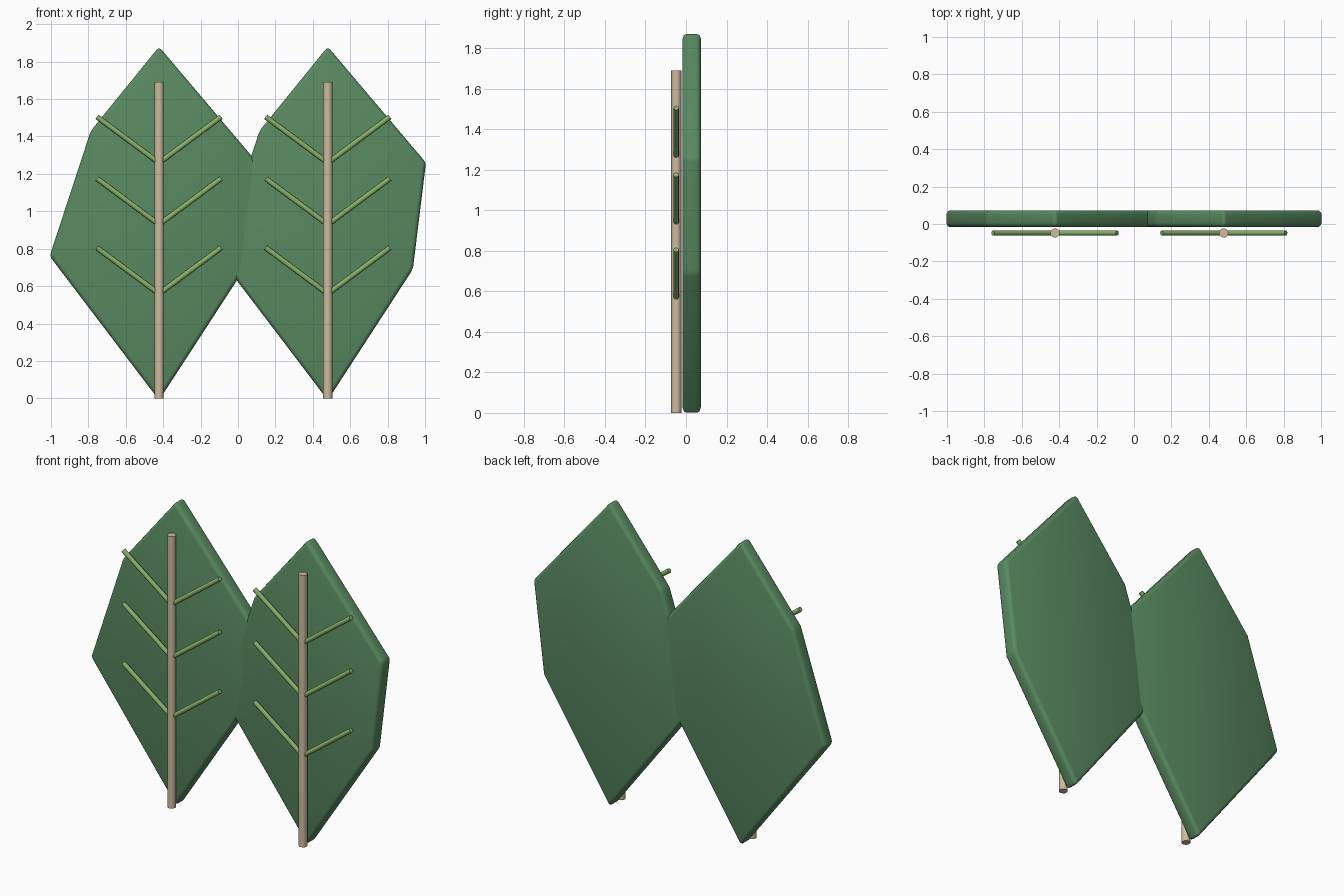
import bpy, bmesh, math
from mathutils import Vector

if "Cube" in bpy.data.objects:
    bpy.data.objects.remove(bpy.data.objects["Cube"])


def material(name, rgb):
    m = bpy.data.materials.new(name)
    m.diffuse_color = (*rgb, 1)
    m.use_nodes = True
    m.node_tree.nodes["Principled BSDF"].inputs["Base Color"].default_value = m.diffuse_color
    return m


LEAF = material("leaf green", (0.10, 0.255, 0.12))
VEIN = material("light vein green", (0.25, 0.44, 0.14))
STEM = material("pale wood", (0.62, 0.50, 0.35))

# Leaf outline around its stem line (x, z), counter-clockwise from the front
OUTLINE = [(0, -0.01), (0.455, 0.69), (0.525, 1.26), (0, 1.88), (-0.365, 1.43), (-0.585, 0.76)]


def finish(obj, mat):
    obj.data.materials.append(mat)
    bpy.ops.object.select_all(action='DESELECT')
    obj.select_set(True)
    bpy.context.view_layer.objects.active = obj


def rod(name, a, b, radius, sides, mat):
    a, b = Vector(a), Vector(b)
    bpy.ops.mesh.primitive_cylinder_add(vertices=sides, radius=radius,
                                        depth=(b - a).length, location=(a + b) / 2)
    obj = bpy.context.object
    obj.name = name
    obj.rotation_euler = (b - a).to_track_quat('Z', 'Y').to_euler()
    finish(obj, mat)
    bpy.ops.object.shade_smooth_by_angle(angle=math.radians(50))


def leaf_blade(name, x, front, back):
    bm = bmesh.new()
    face = bm.faces.new([bm.verts.new((x + px, front, pz)) for px, pz in OUTLINE])
    out = bmesh.ops.extrude_face_region(bm, geom=[face])
    moved = [g for g in out["geom"] if isinstance(g, bmesh.types.BMVert)]
    bmesh.ops.translate(bm, verts=moved, vec=(0, back - front, 0))
    bmesh.ops.recalc_face_normals(bm, faces=bm.faces)
    # rounded rim
    bmesh.ops.bevel(bm, geom=bm.edges[:], offset=0.022, segments=3, profile=0.5, affect='EDGES')
    mesh = bpy.data.meshes.new(name)
    bm.to_mesh(mesh)
    bm.free()
    obj = bpy.data.objects.new(name, mesh)
    bpy.context.collection.objects.link(obj)
    finish(obj, LEAF)
    bpy.ops.object.shade_smooth_by_angle(angle=math.radians(40))


Y = -0.048  # depth of stems and veins
for side, x in (("left", -0.422), ("right", 0.48)):
    leaf_blade(f"{side}_leaf_blade", x, -0.017, 0.073)
    rod(f"{side}_stem", (x, Y, 0), (x, Y, 1.69), 0.025, 12, STEM)
    # three pairs of rising side veins
    for i, z in enumerate((0.565, 0.935, 1.265)):
        for label, s in (("a", -1), ("b", 1)):
            rod(f"{side}_vein_{i + 1}{label}", (x + s * 0.008, Y, z),
                (x + s * 0.332, Y, z + 0.24), 0.014, 8, VEIN)
